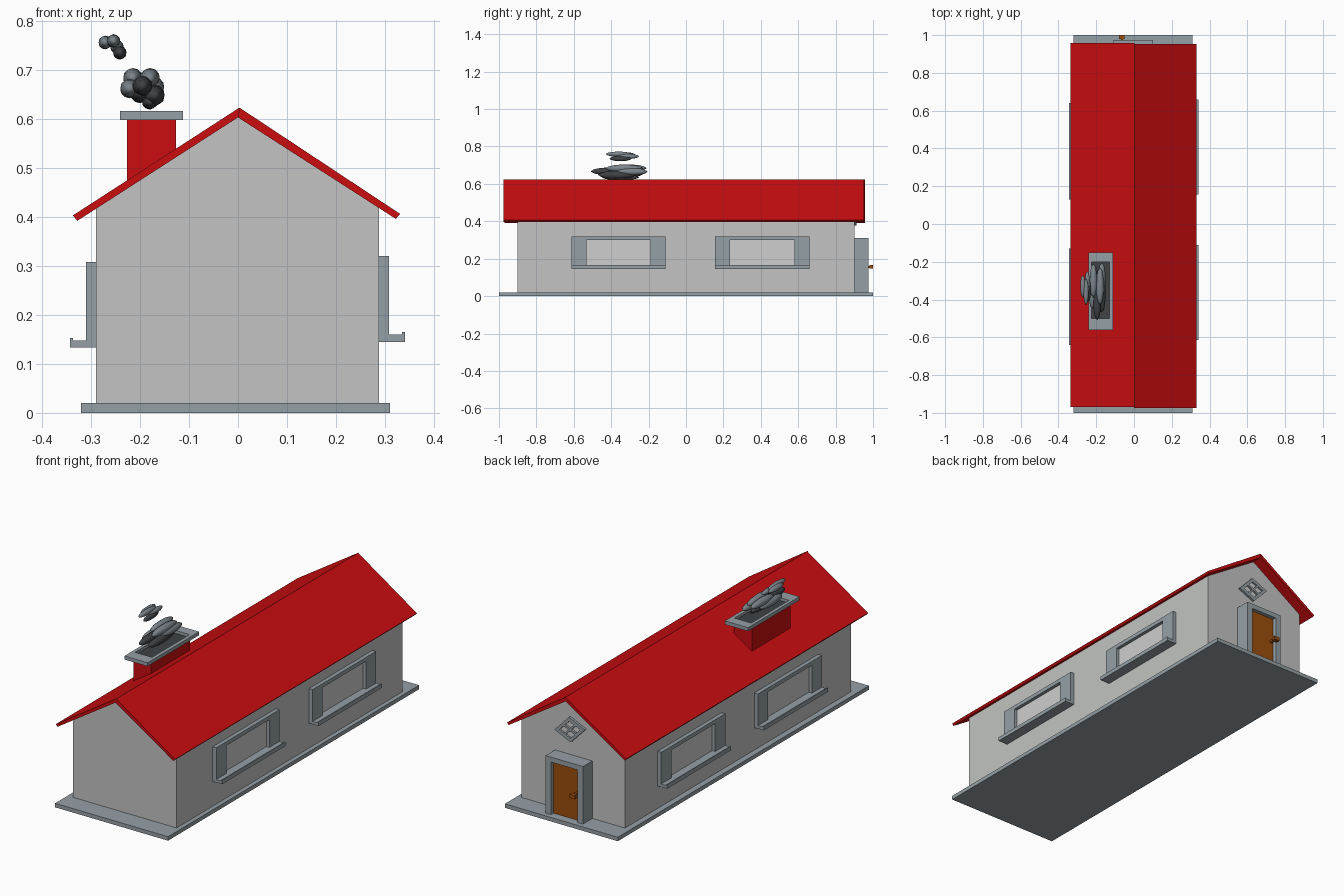
import bpy
import bmesh
from mathutils import Vector

cube = bpy.data.objects.get("Cube")
if cube:
    bpy.data.objects.remove(cube, do_unlink=True)


def material(name, rgb):
    m = bpy.data.materials.new(name)
    m.use_nodes = True
    m.diffuse_color = (*rgb, 1)
    m.node_tree.nodes["Principled BSDF"].inputs["Base Color"].default_value = (*rgb, 1)
    return m


WALL = material("wall_grey", (0.54, 0.55, 0.54))
TRIM = material("trim_blue_grey", (0.30, 0.35, 0.38))
RED = material("roof_red", (0.60, 0.004, 0.005))
PANE = material("pane_pale_grey", (0.62, 0.62, 0.62))
WOOD = material("door_brown", (0.33, 0.075, 0.004))
SMOKE = material("smoke_grey", (0.20, 0.235, 0.26))
SOOT = material("soot_dark_grey", (0.05, 0.055, 0.06))


def finish(name, bm, mat):
    bmesh.ops.recalc_face_normals(bm, faces=bm.faces)
    me = bpy.data.meshes.new(name)
    bm.to_mesh(me)
    bm.free()
    me.materials.append(mat)
    ob = bpy.data.objects.new(name, me)
    bpy.context.collection.objects.link(ob)
    return ob


def add_box(bm, lo, hi):
    lo, hi = Vector(lo), Vector(hi)
    vs = bmesh.ops.create_cube(bm, size=1)["verts"]
    for v in vs:
        v.co = (lo + hi) / 2 + v.co * (hi - lo)


def boxes(name, mat, *pairs):
    bm = bmesh.new()
    for lo, hi in pairs:
        add_box(bm, lo, hi)
    return finish(name, bm, mat)


def extrude_xz(name, mat, profile, y0, y1):
    """Prism from an x-z outline running along y."""
    bm = bmesh.new()
    face = bm.faces.new([bm.verts.new((x, y0, z)) for x, z in profile])
    new = bmesh.ops.extrude_face_region(bm, geom=[face])["geom"]
    bmesh.ops.translate(bm, vec=(0, y1 - y0, 0),
                        verts=[g for g in new if isinstance(g, bmesh.types.BMVert)])
    return finish(name, bm, mat)


# House body
boxes("base_slab", TRIM, ((-0.32, -1, 0), (0.31, 1, 0.02)))
extrude_xz("walls", WALL, [(-0.29, 0.02), (0.288, 0.02), (0.288, 0.419),
                           (0.0, 0.604), (-0.29, 0.419)], -0.9, 0.9)
extrude_xz("roof_right", RED, [(0.003, 0.623), (-0.337, 0.403), (-0.328, 0.392),
                               (0.0, 0.603)], -0.97, 0.957)
extrude_xz("roof_left", RED, [(0.003, 0.623), (0.331, 0.406), (0.322, 0.396),
                              (0.0, 0.603)], -0.975, 0.953)

# Chimney with an open rim and a sooty flue
boxes("chimney", RED, ((-0.227, -0.51, 0.42), (-0.127, -0.2, 0.599)))
boxes("chimney_flue", SOOT, ((-0.226, -0.509, 0.597), (-0.128, -0.201, 0.602)))
boxes("chimney_rim", TRIM,
      ((-0.241, -0.56, 0.598), (-0.224, -0.15, 0.616)),
      ((-0.130, -0.56, 0.598), (-0.112, -0.15, 0.616)),
      ((-0.224, -0.56, 0.598), (-0.130, -0.5, 0.616)),
      ((-0.224, -0.2, 0.598), (-0.130, -0.15, 0.616)))


# Side windows: frame, sill with a lip, pane
def window(name, side, y0, y1, z0):
    wall = 0.288 if side > 0 else 0.29
    z1 = z0 + 0.175

    def b(d0, d1, ya, yb, za, zb):
        xs = sorted((side * (wall + d0), side * (wall + d1)))
        return (xs[0], ya, za), (xs[1], yb, zb)

    boxes(name + "_frame", TRIM,
          b(-0.005, 0.02, y0, y0 + 0.08, z0 + 0.015, z1),
          b(-0.005, 0.02, y1 - 0.08, y1, z0 + 0.015, z1),
          b(-0.005, 0.02, y0 + 0.08, y1 - 0.08, z1 - 0.02, z1))
    boxes(name + "_sill", TRIM,
          b(-0.005, 0.053, y0, y1, z0, z0 + 0.015),
          b(0.047, 0.053, y0, y1, z0 + 0.015, z0 + 0.020))
    boxes(name + "_pane", PANE,
          b(-0.002, 0.003, y0 + 0.08, y1 - 0.08, z0 + 0.015, z1 - 0.02))


window("left_front_window", 1, -0.613, -0.11, 0.145)
window("left_back_window", 1, 0.155, 0.66, 0.145)
window("right_front_window", -1, -0.64, -0.13, 0.133)
window("right_back_window", -1, 0.13, 0.64, 0.133)

# Door at the back
boxes("door_frame", TRIM,
      ((-0.108, 0.895, 0.02), (-0.078, 0.975, 0.31)),
      ((0.070, 0.895, 0.02), (0.100, 0.975, 0.31)),
      ((-0.078, 0.895, 0.285), (0.070, 0.975, 0.31)))
boxes("door_leaf", WOOD, ((-0.078, 0.895, 0.02), (0.070, 0.955, 0.285)))
boxes("door_handle", WOOD,
      ((-0.070, 0.95, 0.150), (-0.058, 0.985, 0.162)),
      ((-0.080, 0.98, 0.147), (-0.050, 1.0, 0.165)))

# Tilted diamond window in the back gable: slanted bars over a pale pane
CENTRE = Vector((0.01, 0.9, 0.44))
E1 = Vector((-0.085, 0, 0.022))
E2 = Vector((0.005, 0, 0.062))
U, V = (E1 + E2) / 2, (E2 - E1) / 2


def slanted(name, mat, depth, rects):
    bm = bmesh.new()
    for u0, u1, v0, v1 in rects:
        start = len(bm.verts)
        add_box(bm, (u0, -0.005, v0), (u1, depth, v1))
        bm.verts.ensure_lookup_table()
        for v in bm.verts[start:]:
            u, d, w = v.co
            v.co = CENTRE + U * u + V * w + Vector((0, d, 0))
    return finish(name, bm, mat)


slanted("gable_window_pane", PANE, 0.003, [(-0.9, 0.9, -0.9, 0.9)])
slanted("gable_window_frame", TRIM, 0.012,
        [(-1, -0.68, -1, 1), (0.68, 1, -1, 1), (-0.68, 0.68, -1, -0.68),
         (-0.68, 0.68, 0.68, 1), (-0.1, 0.1, -0.68, 0.68),
         (-0.68, -0.1, -0.1, 0.1), (0.1, 0.68, -0.1, 0.1)])


# Smoke puffs: x, y, z, radius, length along y
def puffs(name, mat, blobs):
    bm = bmesh.new()
    for x, y, z, r, ry in blobs:
        vs = bmesh.ops.create_icosphere(bm, subdivisions=2, radius=1)["verts"]
        for v in vs:
            v.co = Vector((x + v.co.x * r, y + v.co.y * ry, z + v.co.z * r))
    for f in bm.faces:
        f.smooth = True
    return finish(name, bm, mat)


puffs("lower_smoke_light", SMOKE, [
    (-0.215, -0.30, 0.684, 0.020, 0.09), (-0.180, -0.33, 0.683, 0.021, 0.10),
    (-0.221, -0.36, 0.662, 0.020, 0.09), (-0.170, -0.29, 0.665, 0.020, 0.085)])
puffs("lower_smoke_dark", SOOT, [
    (-0.195, -0.41, 0.667, 0.021, 0.10), (-0.171, -0.37, 0.648, 0.022, 0.10),
    (-0.200, -0.34, 0.652, 0.020, 0.11), (-0.180, -0.35, 0.635, 0.016, 0.10)])
puffs("upper_smoke_light", SMOKE, [
    (-0.271, -0.33, 0.756, 0.014, 0.06), (-0.254, -0.36, 0.759, 0.014, 0.07),
    (-0.247, -0.31, 0.747, 0.014, 0.06)])
puffs("upper_smoke_dark", SOOT, [(-0.241, -0.35, 0.735, 0.014, 0.06)])
